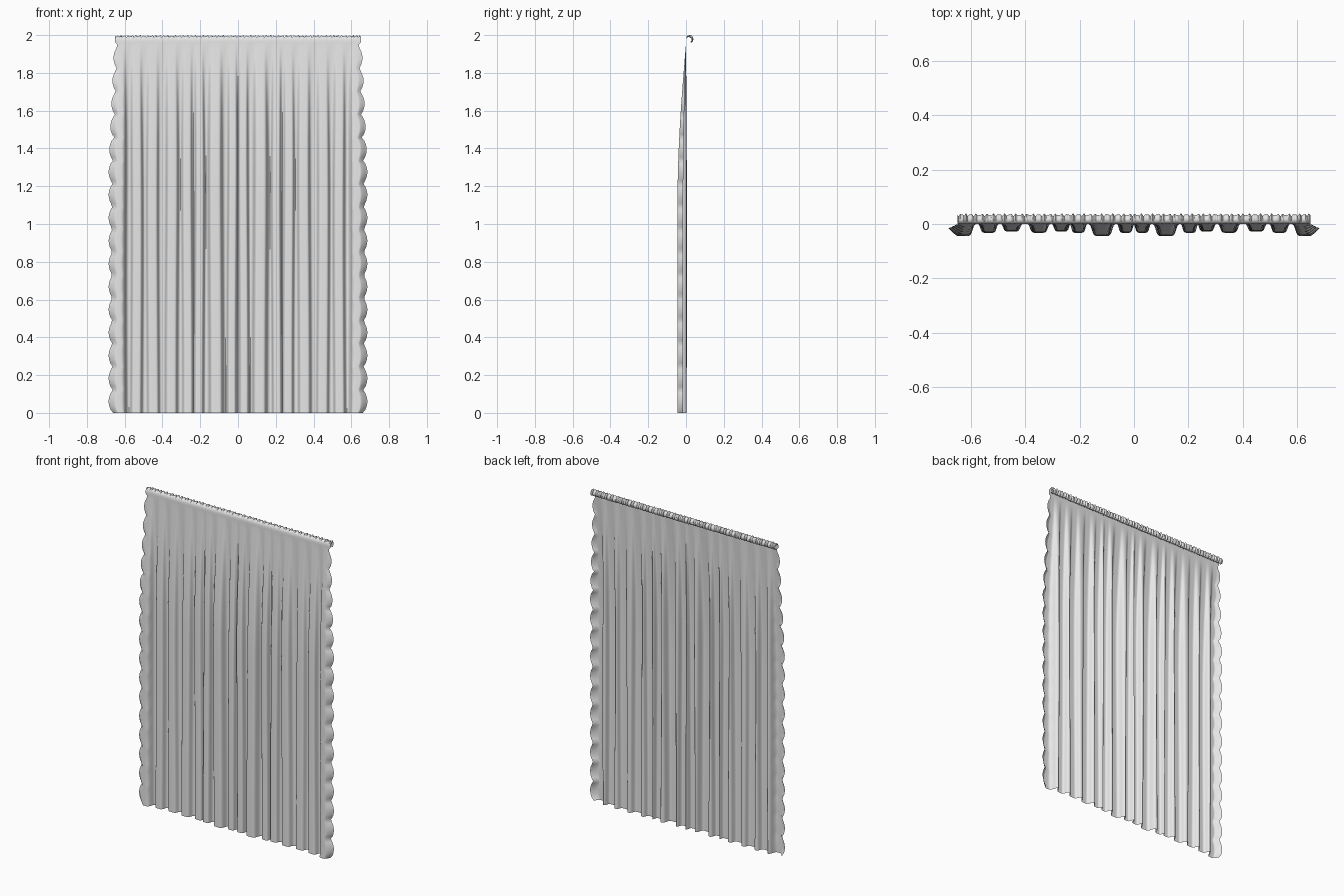
import bpy, bmesh, math

cube = bpy.data.objects.get("Cube")
if cube:
    bpy.data.objects.remove(cube, do_unlink=True)

# Pleats on one half: centre x, half width, relative depth
PLEATS = [(.03, .021, .75), (.118, .031, 1), (.205, .021, .75), (.268, .023, .65),
          (.35, .027, .75), (.45, .026, .65), (.537, .025, .75), (.63, .032, 1)]
# Rolled hem at the top: y, z
HEM = [(0, 1.962), (0, 1.975), (.003, 1.987), (.010, 1.994), (.020, 1.995),
       (.029, 1.990), (.034, 1.980), (.033, 1.969), (.027, 1.961), (.019, 1.960)]
COLS, ROWS = 560, 112
HALF, INNER = .66, .6


def half_width(z):
    """Scalloped side edge that widens downwards."""
    spread = .655 + .03 * min(1, (1.97 - z) / .65)
    bulge = abs(math.sin(math.pi * z / .1215)) ** .7
    return spread - .024 * (1 - bulge)


def edge_x(x, width):
    """Stretch only the outer strip so that it meets the side edge."""
    if abs(x) <= INNER:
        return x
    k = (abs(x) - INNER) / (HALF - INNER)
    return math.copysign(INNER + k * (width - INNER), x)


def drape(x, z):
    """Folded cloth: pleats are deep below and fade out near the hem."""
    t = max(0, min(1, (1.955 - z) / .85))
    fade = math.sin(t * math.pi / 2)
    side, a = math.copysign(1, x), abs(x)
    fold, shift = 0, 0
    for c, w, d in PLEATS:
        wander = .003 * math.sin(2.2 * z + 40 * c) * fade
        off = a - c - wander
        b = 1 / (1 + abs(off / w) ** 6)
        fold = max(fold, b * d)
        shift += .28 * off * b * fade
    rim = max(0, min(1, (a - .635) / .025))
    fold = fold * (1 - rim) + .4 * rim
    y = fade * (.005 - .05 * fold)
    return edge_x(x, half_width(z)) + side * shift * (1 - rim), y


def ruffle(x):
    """Small gathers along the rolled hem."""
    return .6 * math.sin(x * 300) + .4 * math.sin(x * 473 + 1)


# Curtain sheet, from the bottom edge up and over the rolled hem
bm = bmesh.new()
xs = [HALF * (2 * i / COLS - 1) for i in range(COLS + 1)]
grid = []
for r in range(ROWS):
    z = 1.95 * r / (ROWS - 1)
    row = []
    for x in xs:
        px, py = drape(x, z)
        row.append(bm.verts.new((px, py, z)))
    grid.append(row)
for i, (y, z) in enumerate(HEM):
    amount = .005 * min(1, i / 3)
    row = []
    for x in xs:
        wave = amount * ruffle(x)
        row.append(bm.verts.new((edge_x(x, .65), y + wave * (y > .01), z + wave * (z > 1.98))))
    grid.append(row)
for low, high in zip(grid, grid[1:]):
    for i in range(COLS):
        bm.faces.new((low[i], low[i + 1], high[i + 1], high[i]))

mesh = bpy.data.meshes.new("curtain")
bm.to_mesh(mesh)
bm.free()
curtain = bpy.data.objects.new("curtain", mesh)
bpy.context.collection.objects.link(curtain)

# Light grey cloth
cloth = bpy.data.materials.new("light grey cloth")
cloth.use_nodes = True
colour = (.8, .8, .8, 1)
cloth.diffuse_color = colour
cloth.node_tree.nodes["Principled BSDF"].inputs["Base Color"].default_value = colour
mesh.materials.append(cloth)

bpy.context.view_layer.objects.active = curtain
curtain.select_set(True)
bpy.ops.object.shade_smooth_by_angle(angle=math.radians(60))
